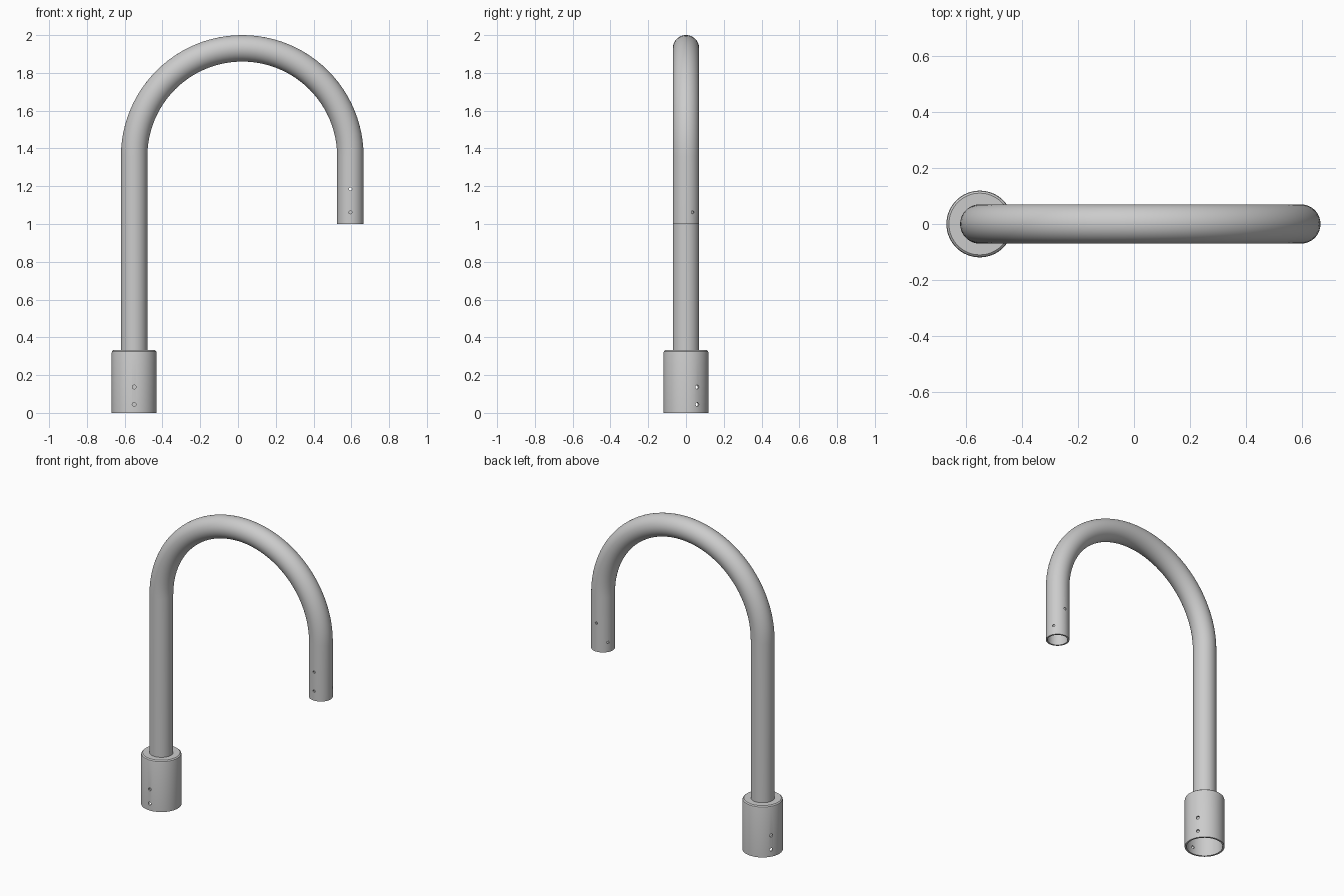
import bpy, bmesh
from math import sin, cos, pi, radians
from mathutils import Vector

if "Cube" in bpy.data.objects:
    bpy.data.objects.remove(bpy.data.objects["Cube"])

SIDES = 64
RISER_X, SPOUT_X = -0.55, 0.595
BEND_R = (SPOUT_X - RISER_X) / 2
BEND_X, BEND_Z = (SPOUT_X + RISER_X) / 2, 1.93 - BEND_R


def loft(name, rings):
    """Skin a closed loop of rings (the last joins the first)."""
    bm = bmesh.new()
    loops = [[bm.verts.new(p) for p in ring] for ring in rings]
    for a, b in zip(loops, loops[1:] + loops[:1]):
        for i in range(SIDES):
            j = (i + 1) % SIDES
            bm.faces.new((a[i], a[j], b[j], b[i]))
    bmesh.ops.recalc_face_normals(bm, faces=bm.faces)
    mesh = bpy.data.meshes.new(name)
    bm.to_mesh(mesh)
    bm.free()
    obj = bpy.data.objects.new(name, mesh)
    bpy.context.collection.objects.link(obj)
    return obj


def ring(centre, side, r):
    """Circle around centre, spanned by side (in the xz plane) and y."""
    y = Vector((0, 1, 0))
    return [centre + r * (cos(t) * side + sin(t) * y)
            for t in (2 * pi * i / SIDES for i in range(SIDES))]


def drill(obj, x, wall_r, hole_r, holes):
    """Cut radial holes, given as (height, angle) pairs, through one wall."""
    bm = bmesh.new()
    for z, angle in holes:
        d = Vector((cos(radians(angle)), sin(radians(angle)), 0))
        mat = d.to_track_quat('Z', 'Y').to_matrix().to_4x4()
        mat.translation = Vector((x, 0, z)) + d * wall_r
        bmesh.ops.create_cone(bm, cap_ends=True, segments=20, radius1=hole_r,
                              radius2=hole_r, depth=0.06, matrix=mat)
    mesh = bpy.data.meshes.new("hole_cutter")
    bm.to_mesh(mesh)
    bm.free()
    cutter = bpy.data.objects.new("hole_cutter", mesh)
    bpy.context.collection.objects.link(cutter)
    cutter.hide_render = True
    mod = obj.modifiers.new("holes", 'BOOLEAN')
    mod.operation, mod.solver, mod.object = 'DIFFERENCE', 'EXACT', cutter
    bpy.ops.object.select_all(action='DESELECT')
    obj.select_set(True)
    bpy.context.view_layer.objects.active = obj
    bpy.ops.object.modifier_apply(modifier=mod.name)
    bpy.data.objects.remove(cutter)
    bpy.ops.object.shade_smooth_by_angle(angle=radians(30))


# Hollow mounting collar with a chamfered top plate
profile = [(0.108, 0), (0.119, 0), (0.119, 0.318), (0.117, 0.326),
           (0.110, 0.332), (0.069, 0.332), (0.069, 0.318), (0.108, 0.318)]
X = Vector((1, 0, 0))
collar = loft("base_collar",
              [ring(Vector((RISER_X, 0, z)), X, r) for r, z in profile])
drill(collar, RISER_X, 0.119, 0.010,
      [(z, a) for z in (0.045, 0.137) for a in (-90, 30, 150)])

# Hollow gooseneck pipe: riser, half-circle bend, short drop
path = [(Vector((RISER_X, 0, 0.318)), -X)]
for i in range(49):
    t = pi - pi * i / 48
    d = Vector((cos(t), 0, sin(t)))
    path.append((Vector((BEND_X, 0, BEND_Z)) + BEND_R * d, d))
path.append((Vector((SPOUT_X, 0, 1.0)), X))
outer = [ring(c, d, 0.07) for c, d in path]
inner = [ring(c, d, 0.06) for c, d in reversed(path)]
pipe = loft("gooseneck_pipe", outer + inner)
drill(pipe, SPOUT_X, 0.07, 0.008,
      [(1.062, -90), (1.062, 30), (1.062, 150), (1.185, -90), (1.185, 90)])
